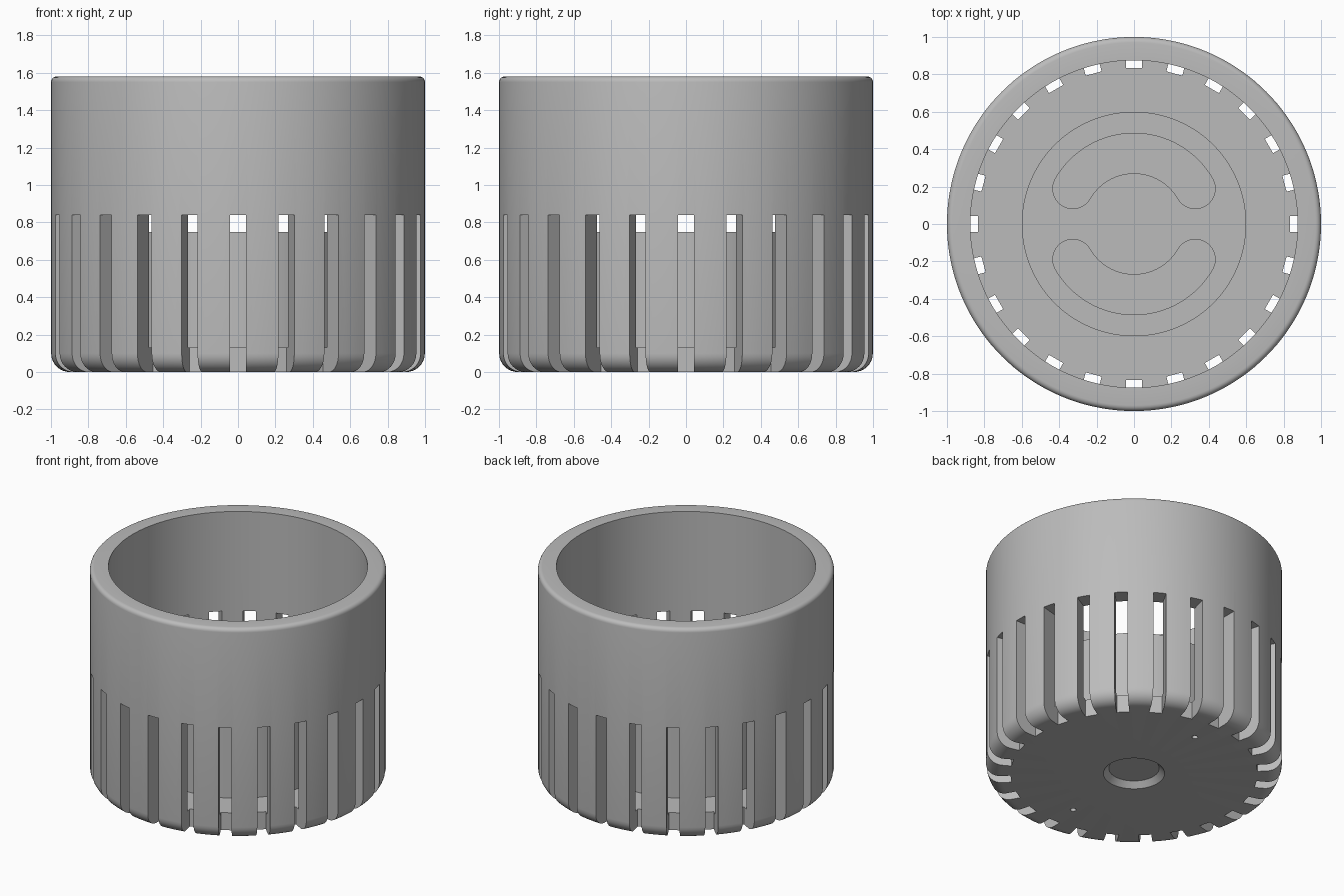
import bpy, bmesh
from math import pi, cos, sin, radians
from mathutils import Matrix, Vector

if "Cube" in bpy.data.objects:
    bpy.data.objects.remove(bpy.data.objects["Cube"], do_unlink=True)

grey = bpy.data.materials.new("plain grey")
grey.use_nodes = True
colour = (0.5, 0.5, 0.5, 1)
grey.diffuse_color = colour
grey.node_tree.nodes["Principled BSDF"].inputs["Base Color"].default_value = colour

HEIGHT = 1.58
INNER = 0.875
FLOOR = 0.13
SLOTS = 24


def make_object(name, bm):
    bmesh.ops.recalc_face_normals(bm, faces=bm.faces)
    mesh = bpy.data.meshes.new(name)
    bm.to_mesh(mesh)
    bm.free()
    mesh.materials.append(grey)
    obj = bpy.data.objects.new(name, mesh)
    bpy.context.collection.objects.link(obj)
    return obj


def arc(cx, cz, r, start, end, steps):
    angles = [radians(start + (end - start) * i / steps) for i in range(steps + 1)]
    return [(cx + r * cos(a), cz + r * sin(a)) for a in angles]


def lathe(name, profile, steps=144):
    bm = bmesh.new()
    verts = [bm.verts.new((r, 0, z)) for r, z in profile]
    edges = [bm.edges.new(pair) for pair in zip(verts, verts[1:])]
    bmesh.ops.spin(bm, geom=verts + edges, cent=(0, 0, 0), axis=(0, 0, 1),
                   angle=2 * pi, steps=steps)
    bmesh.ops.remove_doubles(bm, verts=bm.verts, dist=0.0001)
    return make_object(name, bm)


def cut(target, cutter):
    cutter.hide_render = True
    mod = target.modifiers.new("cut", "BOOLEAN")
    mod.operation = "DIFFERENCE"
    mod.solver = "EXACT"
    mod.object = cutter
    bpy.context.view_layer.objects.active = target
    bpy.ops.object.modifier_apply(modifier=mod.name)
    bpy.data.objects.remove(cutter, do_unlink=True)


# Cup wall, floor and central hub as one turned body with a countersunk base
profile = [(0, 0.04), (0.17, 0.04), (0.207, 0)]
profile += arc(0.9, 0.1, 0.1, -90, 0, 8)
profile += arc(0.97, HEIGHT - 0.03, 0.03, 0, 90, 5)
profile += [(INNER, HEIGHT), (INNER, FLOOR), (0.6, FLOOR), (0.6, 0.75), (0, 0.75)]
cup = lathe("slotted_cup", profile)

# Ring of vertical slots through the wall and the floor's edge
bm = bmesh.new()
for i in range(SLOTS):
    place = (Matrix.Rotation(2 * pi * i / SLOTS, 4, "Z")
             @ Matrix.Translation((0.983, 0, 0.37))
             @ Matrix.Diagonal((0.3, 0.088, 0.94, 1)))
    bmesh.ops.create_cube(bm, size=1, matrix=place)
cut(cup, make_object("slot_cutter", bm))

# Two curved finger recesses in the top of the hub
bm = bmesh.new()
mid, half = 0.378, 0.107
end = radians(30)
outline = arc(0, 0, mid + half, 30, 150, 32)
outline += arc(-mid * cos(end), mid * sin(end), half, 150, 330, 16)[1:]
outline += arc(0, 0, mid - half, 150, 30, 32)[1:]
outline += arc(mid * cos(end), mid * sin(end), half, 210, 390, 16)[1:-1]
for side in (1, -1):
    face = bm.faces.new([bm.verts.new((side * x, side * y, 0.45)) for x, y in outline])
    top = bmesh.ops.extrude_face_region(bm, geom=[face])["geom"]
    bmesh.ops.translate(bm, vec=Vector((0, 0, 0.5)),
                        verts=[v for v in top if isinstance(v, bmesh.types.BMVert)])
cut(cup, make_object("recess_cutter", bm))

# Two small blind pin holes underneath
bm = bmesh.new()
for y in (0.64, -0.64):
    bmesh.ops.create_cone(bm, cap_ends=True, segments=16, radius1=0.02, radius2=0.02,
                          depth=0.16, matrix=Matrix.Translation((0, y, 0)))
cut(cup, make_object("pin_hole_cutter", bm))

# Smooth curved walls, crisp cut edges
bpy.ops.object.select_all(action="DESELECT")
cup.select_set(True)
bpy.context.view_layer.objects.active = cup
bpy.ops.object.shade_smooth_by_angle(angle=radians(30))
